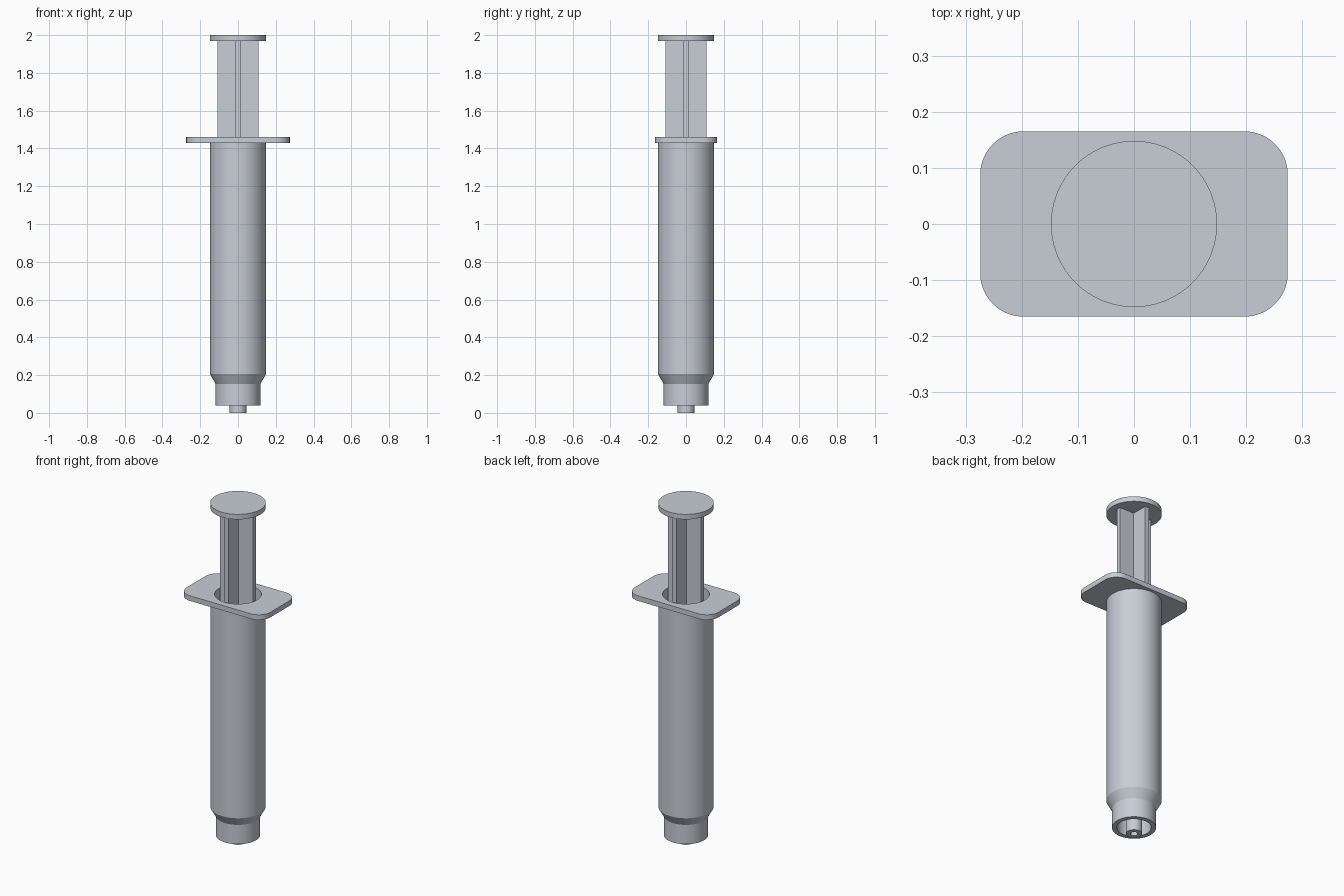
import bpy, bmesh, math

if "Cube" in bpy.data.objects:
    bpy.data.objects.remove(bpy.data.objects["Cube"])

plastic = bpy.data.materials.new("pale_grey_plastic")
plastic.diffuse_color = (0.58, 0.61, 0.67, 1)
plastic.use_nodes = True
plastic.node_tree.nodes["Principled BSDF"].inputs["Base Color"].default_value = plastic.diffuse_color
SEG = 96


def finish(name, bm, smooth=True):
    bmesh.ops.recalc_face_normals(bm, faces=bm.faces[:])
    mesh = bpy.data.meshes.new(name)
    bm.to_mesh(mesh)
    bm.free()
    mesh.materials.append(plastic)
    ob = bpy.data.objects.new(name, mesh)
    bpy.context.collection.objects.link(ob)
    if smooth:
        bpy.ops.object.select_all(action='DESELECT')
        ob.select_set(True)
        bpy.context.view_layer.objects.active = ob
        bpy.ops.object.shade_smooth_by_angle(angle=math.radians(25))
    return ob


def bridge(bm, a, b):
    n = len(a)
    for i in range(n):
        j = (i + 1) % n
        bm.faces.new((a[i], a[j], b[j], b[i]))


def circle(r, z):
    return [(r * math.cos(2 * math.pi * i / SEG),
             r * math.sin(2 * math.pi * i / SEG), z) for i in range(SEG)]


def rings_solid(name, loops, caps):
    """Join rings in order; cap both ends, or close back to the first ring."""
    bm = bmesh.new()
    rings = [[bm.verts.new(p) for p in loop] for loop in loops]
    for a, b in zip(rings, rings[1:]):
        bridge(bm, a, b)
    if caps:
        bm.faces.new(rings[0])
        bm.faces.new(rings[-1])
    else:
        bridge(bm, rings[-1], rings[0])
    return finish(name, bm)


def lathe(name, profile, caps):
    return rings_solid(name, [circle(r, z) for r, z in profile], caps)


# Hollow barrel with shoulder, locking collar and bored nozzle
lathe("barrel", [(0.148, 1.43), (0.148, 0.205), (0.118, 0.152), (0.118, 0.038),
                 (0.092, 0.038), (0.092, 0.15), (0.044, 0.15), (0.044, 0.0),
                 (0.02, 0.0), (0.02, 0.19), (0.125, 0.21), (0.125, 1.43)], False)


# Finger flange: rounded rectangle with a round opening
def rounded_rect(hx, hy, r, z):
    pts = []
    n = SEG // 4
    for q, (sx, sy) in enumerate([(1, 1), (-1, 1), (-1, -1), (1, -1)]):
        for i in range(n):
            a = math.pi / 2 * (q + i / (n - 1))
            pts.append((sx * (hx - r) + r * math.cos(a),
                        sy * (hy - r) + r * math.sin(a), z))
    return pts


rings_solid("finger_flange", [rounded_rect(0.274, 0.165, 0.077, 1.43),
                              rounded_rect(0.274, 0.165, 0.077, 1.46),
                              circle(0.125, 1.46), circle(0.125, 1.43)], False)

# Plunger rod: cross-shaped section
w, t = 0.109, 0.0135
arm = [(w, -t), (w, t), (t, t)]
cross = []
for k in range(4):
    c, s = [(1, 0), (0, 1), (-1, 0), (0, -1)][k]
    cross += [(x * c - y * s, x * s + y * c) for x, y in arm]
bm = bmesh.new()
low, high = [[bm.verts.new((x, y, z)) for x, y in cross] for z in (0.8, 1.975)]
bridge(bm, low, high)
bm.faces.new(low)
bm.faces.new(high)
finish("plunger_rod", bm, False)

# Stopper inside the barrel and thumb rest on top
lathe("plunger_stopper", [(0.02, 0.69), (0.124, 0.71), (0.124, 0.8)], True)
lathe("thumb_rest", [(0.148, 1.97), (0.148, 2.0)], True)
